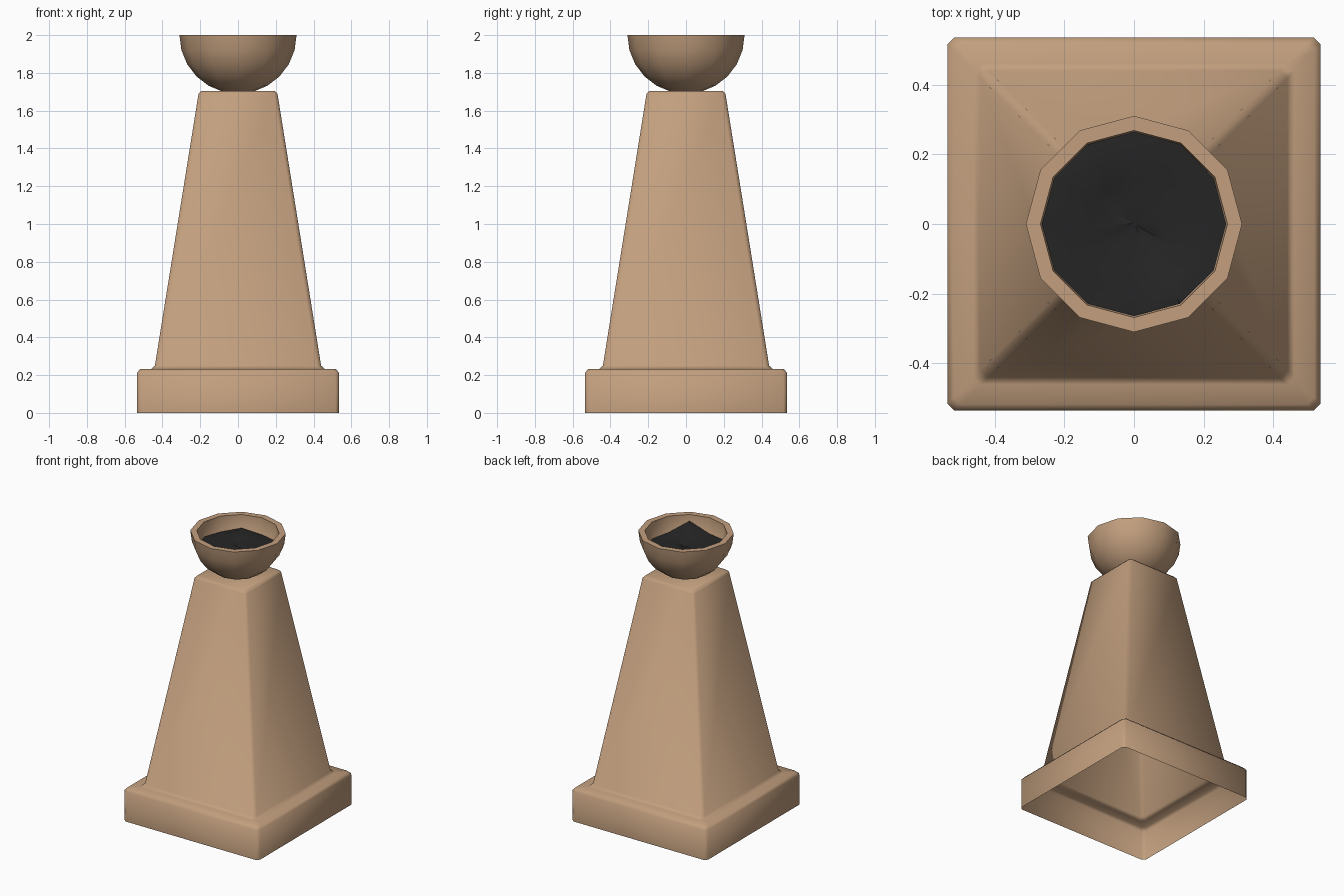
import bpy, bmesh, math, random

if "Cube" in bpy.data.objects:
    bpy.data.objects.remove(bpy.data.objects["Cube"])

random.seed(4)


def material(name, rgb):
    m = bpy.data.materials.new(name)
    m.diffuse_color = (*rgb, 1)
    m.use_nodes = True
    m.node_tree.nodes["Principled BSDF"].inputs["Base Color"].default_value = m.diffuse_color
    return m


sandstone = material("sandstone", (0.54, 0.345, 0.208))
charcoal = material("charcoal", (0.018, 0.018, 0.018))


def square_ring(half, cut, z):
    """Square outline with clipped corners."""
    a = half - cut
    return [(half, -a, z), (half, a, z), (a, half, z), (-a, half, z),
            (-half, a, z), (-half, -a, z), (-a, -half, z), (a, -half, z)]


def round_ring(r, z, n=12):
    return [(r * math.cos(2 * math.pi * i / n), r * math.sin(2 * math.pi * i / n), z)
            for i in range(n)]


def loft(name, rings, mat, angle, cap_end=True, cap_start=False):
    """Skin a stack of outlines, optionally closing either end."""
    bm = bmesh.new()
    loops = [[bm.verts.new(p) for p in ring] for ring in rings]
    for a, b in zip(loops, loops[1:]):
        n = len(a)
        for i in range(n):
            j = (i + 1) % n
            bm.faces.new((a[i], a[j], b[j], b[i]))
    if cap_end:
        bm.faces.new(loops[-1])
    if cap_start:
        bm.faces.new(loops[0][::-1])
    me = bpy.data.meshes.new(name)
    bm.to_mesh(me)
    bm.free()
    me.materials.append(mat)
    ob = bpy.data.objects.new(name, me)
    bpy.context.collection.objects.link(ob)
    bpy.ops.object.select_all(action='DESELECT')
    ob.select_set(True)
    bpy.context.view_layer.objects.active = ob
    bpy.ops.object.shade_smooth_by_angle(angle=math.radians(angle))
    return ob


# Plinth and tapered pillar: one shell, open underneath
loft("pedestal", [square_ring(*p) for p in [
    (0.535, 0.02, 0), (0.535, 0.02, 0.213), (0.517, 0.02, 0.232),
    (0.46, 0.02, 0.232), (0.44, 0.022, 0.25),
    (0.209, 0.018, 1.69), (0.195, 0.018, 1.705)]], sandstone, 55)

# Twelve-sided hemispherical bowl with a thick rim and hollow inside
outer = [(0.31 * math.sin(math.radians(t)), 2 - 0.31 * math.cos(math.radians(t)))
         for t in range(15, 91, 15)]
inner = [(0.268, 2.0), (0.264, 1.88), (0.21, 1.81), (0.12, 1.76)]
loft("bowl", [round_ring(0.01, 1.69)] + [round_ring(r, z) for r, z in outer + inner],
     sandstone, 40, cap_start=True)

# Uneven heap of coals filling the bowl, with two taller lumps near the rim
lumps = [(0.12, -0.22, 0.07), (-0.13, 0.19, 0.035)]


def coal_ring(r):
    pts = []
    for x, y, z in round_ring(r, 1.885):
        z += random.uniform(-0.008, 0.012)
        z += sum(h * math.exp(-((x - a) ** 2 + (y - b) ** 2) / 0.006) for a, b, h in lumps)
        pts.append((x, y, z))
    return pts


loft("coals", [coal_ring(r) for r in (0.264, 0.2, 0.13, 0.06, 0.01)], charcoal, 30)
